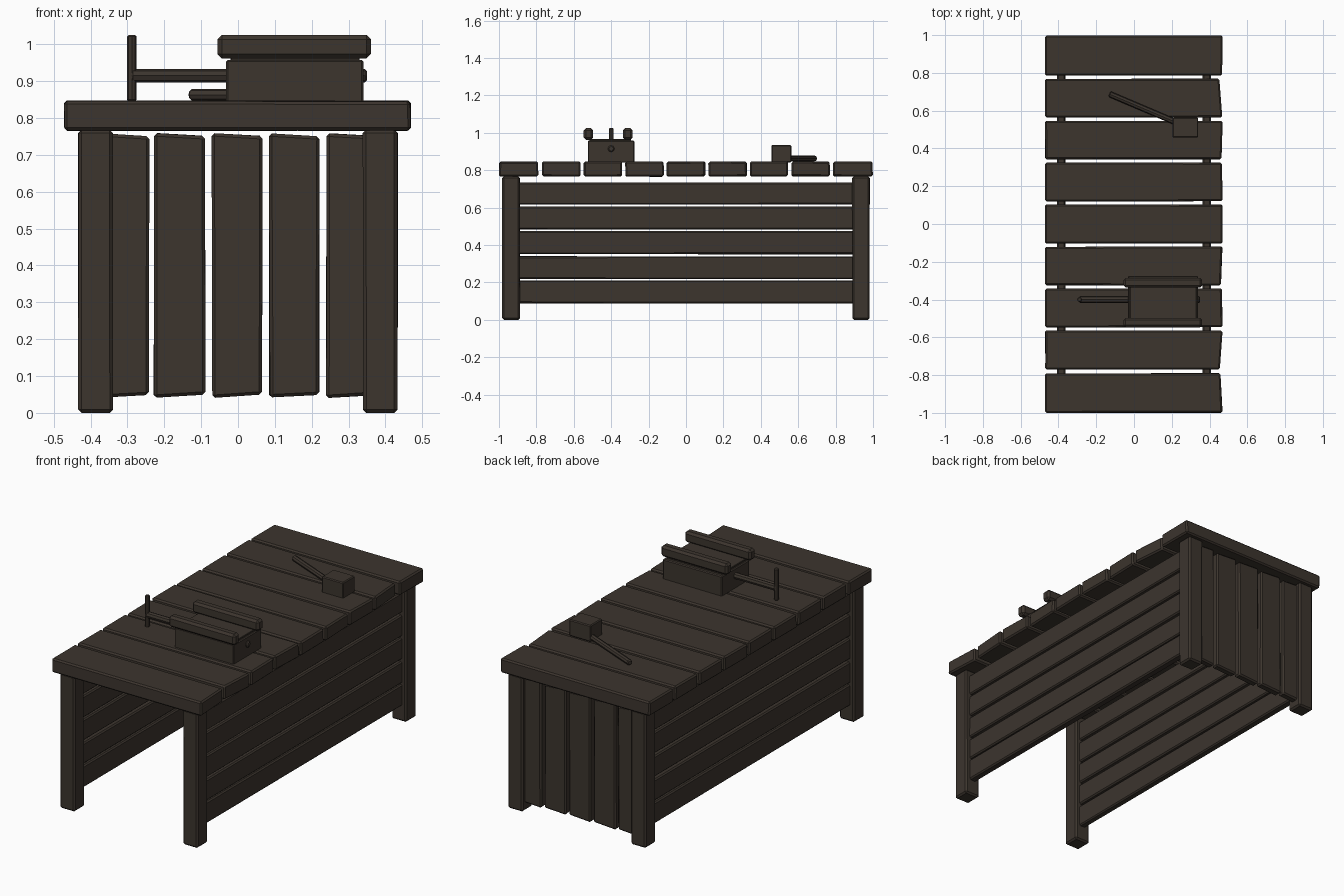
import bpy, bmesh, math, random
from mathutils import Vector

if "Cube" in bpy.data.objects:
    bpy.data.objects.remove(bpy.data.objects["Cube"])

random.seed(4)

wood = bpy.data.materials.new("dark_wood")
wood.diffuse_color = (0.045, 0.035, 0.027, 1)
wood.use_nodes = True
wood.node_tree.nodes["Principled BSDF"].inputs["Base Color"].default_value = wood.diffuse_color


def finish(name, bm):
    bmesh.ops.recalc_face_normals(bm, faces=bm.faces)
    mesh = bpy.data.meshes.new(name)
    bm.to_mesh(mesh)
    bm.free()
    mesh.materials.append(wood)
    ob = bpy.data.objects.new(name, mesh)
    bpy.context.collection.objects.link(ob)
    return ob


def board(name, x, y, z, wobble=(0, 0, 0), bevel=0.008, shape=None):
    """Chamfered board spanning the ranges, with corners cut inward a little."""
    bm = bmesh.new()
    bmesh.ops.create_cube(bm, size=1)
    for v in bm.verts:
        signs = [1 if c > 0 else -1 for c in v.co]
        v.co = [((a + b) / 2 + s * ((b - a) / 2 - random.random() * w))
                for (a, b), s, w in zip((x, y, z), signs, wobble)]
        if shape:
            v.co += Vector(shape(*signs))
    bmesh.ops.bevel(bm, geom=bm.edges[:], offset=bevel, segments=1,
                    affect='EDGES', profile=0.5)
    return finish(name, bm)


def rod(name, a, b, radius, sides=8):
    """Round bar running from point a to point b."""
    a, b = Vector(a), Vector(b)
    bm = bmesh.new()
    bmesh.ops.create_cone(bm, cap_ends=True, segments=sides, radius1=radius,
                          radius2=radius, depth=(b - a).length)
    caps = [e for e in bm.edges if abs(e.verts[0].co.z - e.verts[1].co.z) < 1e-5]
    bmesh.ops.bevel(bm, geom=caps, offset=radius * 0.3, segments=1, affect='EDGES')
    ob = finish(name, bm)
    ob.rotation_euler = (b - a).to_track_quat('Z', 'Y').to_euler()
    ob.location = (a + b) / 2
    return ob


# Table top: nine cross planks with slightly uneven ends
pitch = 2 / 9
# amount each right end is cut back on its (front, back) corner
right_cut = [(0, .01), (.013, 0), (0, .004), (.008, 0), (0, 0),
             (0, .003), (.004, 0), (0, .017), (.003, 0)]
for i in range(9):
    y0 = -1 + i * pitch
    lo = y0 if i == 0 else y0 + 0.007
    hi = y0 + pitch - (0 if i == 8 else 0.007)
    if i == 0:
        hi -= 0.004
    cut = right_cut[i]
    board(f"top_plank_{i + 1}", (-0.472, 0.47), (lo, hi), (0.765, 0.848),
          (0.003, 0.003, 0.004), 0.008,
          lambda sx, sy, sz: (-cut[sy > 0] if sx > 0 else 0, 0, 0))

# Four legs
for sx in (-1, 1):
    for sy in (-1, 1):
        xs = sorted((sx * 0.338, sx * 0.434))
        ys = sorted((sy * 0.888, sy * 0.983))
        board(f"leg_{'right' if sx > 0 else 'left'}_{'back' if sy > 0 else 'front'}",
              xs, ys, (0, 0.768), (0.002, 0.002, 0), 0.009)

# Side walls: five long boards between the legs
side_heights = [(0.085, 0.212), (0.217, 0.342), (0.35, 0.475),
                (0.483, 0.61), (0.615, 0.737)]
for side, xs in (("left", (-0.408, -0.363)), ("right", (0.363, 0.408))):
    for i, zs in enumerate(side_heights):
        board(f"{side}_side_board_{i + 1}", xs, (-0.91, 0.91), zs,
              (0.002, 0, 0.005), 0.007)

# Back wall: five upright boards with slanted ends
back_x = [(-0.385, -0.24), (-0.23, -0.087), (-0.072, 0.068),
          (0.083, 0.222), (0.238, 0.385)]
for i, xs in enumerate(back_x):
    board(f"back_board_{i + 1}", xs, (0.913, 0.96), (0.04, 0.76),
          (0.005, 0.002, 0.002), 0.008,
          lambda sx, sy, sz: (0, 0, -0.008 * sz if sx > 0 else 0))

# Vice: body, base step, two jaws, screw and turning bar
board("vice_body", (-0.032, 0.34), (-0.525, -0.275), (0.84, 0.958), bevel=0.005)
for name, ys in (("front", (-0.547, -0.497)), ("back", (-0.337, -0.285))):
    board(f"vice_{name}_jaw", (-0.056, 0.361), ys, (0.962, 1.025), bevel=0.012)
board("vice_jaw_bed", (-0.02, 0.33), (-0.515, -0.295), (0.95, 0.966), bevel=0.002)
rod("vice_screw", (-0.29, -0.4, 0.915), (0.35, -0.4, 0.915), 0.018)
rod("vice_turning_bar", (-0.288, -0.4, 0.846), (-0.288, -0.4, 1.025), 0.013)

# Mallet lying on the top
board("mallet_head", (0.205, 0.34), (0.457, 0.563), (0.842, 0.935), bevel=0.005)
rod("mallet_handle", (-0.13, 0.688, 0.863), (0.23, 0.535, 0.863), 0.016)
